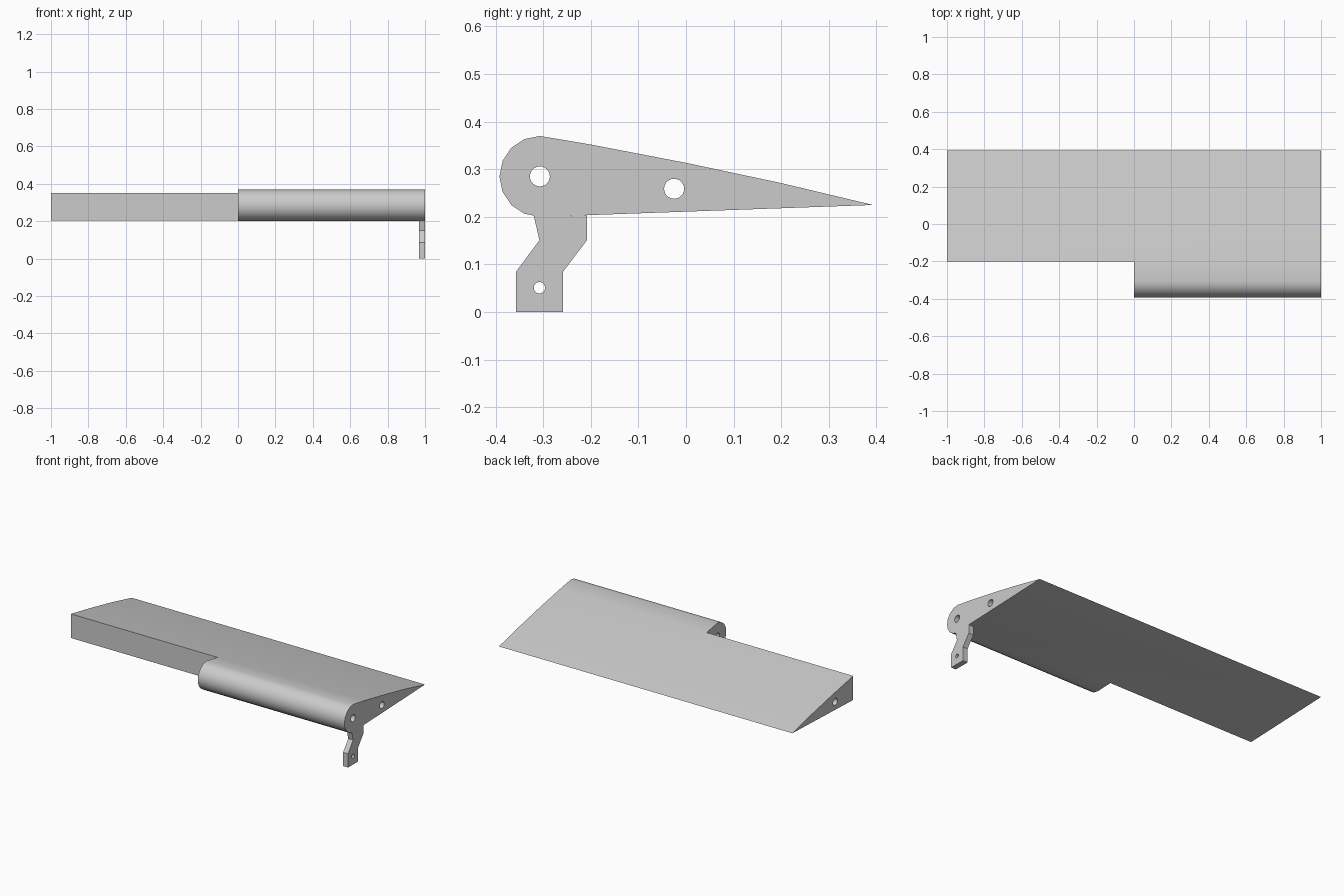
import bpy, bmesh, math

if "Cube" in bpy.data.objects:
    bpy.data.objects.remove(bpy.data.objects["Cube"], do_unlink=True)

grey = bpy.data.materials.new("plain_grey")
grey.use_nodes = True
grey.diffuse_color = (0.6, 0.6, 0.6, 1)
grey.node_tree.nodes["Principled BSDF"].inputs["Base Color"].default_value = (0.6, 0.6, 0.6, 1)


def extrude_x(name, outline, x0, x1):
    """Solid made by sweeping a (y, z) outline from x0 to x1."""
    bm = bmesh.new()
    face = bm.faces.new([bm.verts.new((x0, y, z)) for y, z in outline])
    swept = bmesh.ops.extrude_face_region(bm, geom=[face])["geom"]
    moved = [v for v in swept if isinstance(v, bmesh.types.BMVert)]
    bmesh.ops.translate(bm, verts=moved, vec=(x1 - x0, 0, 0))
    bmesh.ops.recalc_face_normals(bm, faces=bm.faces)
    mesh = bpy.data.meshes.new(name)
    bm.to_mesh(mesh)
    bm.free()
    mesh.materials.append(grey)
    obj = bpy.data.objects.new(name, mesh)
    bpy.context.collection.objects.link(obj)
    return obj


def arc(y, z, radius, start, end, steps):
    angles = [math.radians(start + (end - start) * i / steps) for i in range(steps + 1)]
    return [(y + radius * math.cos(a), z + radius * math.sin(a)) for a in angles]


def circle(y, z, radius):
    return arc(y, z, radius, 0, 360, 24)[:-1]


def cut(obj, outline, x0, x1):
    """Subtract a swept outline from obj, then discard the cutter."""
    cutter = extrude_x("cutter", outline, x0, x1)
    cutter.hide_render = True
    mod = obj.modifiers.new("cut", "BOOLEAN")
    mod.operation, mod.solver, mod.object = "DIFFERENCE", "EXACT", cutter
    bpy.context.view_layer.objects.active = obj
    bpy.ops.object.modifier_apply(modifier=mod.name)
    bpy.data.objects.remove(cutter, do_unlink=True)


# Flap: round nose, gently curved top, straight underside
nose = (-0.307, 0.285)
flap_outline = arc(*nose, 0.085, 90, 270, 8) + [
    (0.393, 0.225), (0.2, 0.271), (0, 0.3135), (-0.2, 0.352)]
flap = extrude_x("flap", flap_outline, -1, 1)

# Nose removed along one half, then the hinge and rod bores
cut(flap, [(-0.5, 0.1), (-0.2, 0.1), (-0.2, 0.5), (-0.5, 0.5)], -1.1, 0)
cut(flap, circle(*nose, 0.021), -0.1, 1.1)
cut(flap, circle(-0.025, 0.259, 0.021), -1.1, 1.1)

# Control horn hanging below the outer end
horn_outline = [(-0.32, 0.2026), (-0.308, 0.151), (-0.357, 0.085), (-0.357, 0),
                (-0.258, 0), (-0.258, 0.085), (-0.208, 0.151), (-0.208, 0.2035),
                (-0.307, 0.2)]
horn = extrude_x("control_horn", horn_outline, 0.967, 1)
cut(horn, circle(-0.308, 0.051, 0.012), 0.9, 1.1)

# Smooth rounded surfaces, crisp edges elsewhere
for obj in (flap, horn):
    bpy.ops.object.select_all(action="DESELECT")
    obj.select_set(True)
    bpy.context.view_layer.objects.active = obj
    bpy.ops.object.shade_smooth_by_angle(angle=math.radians(30))
